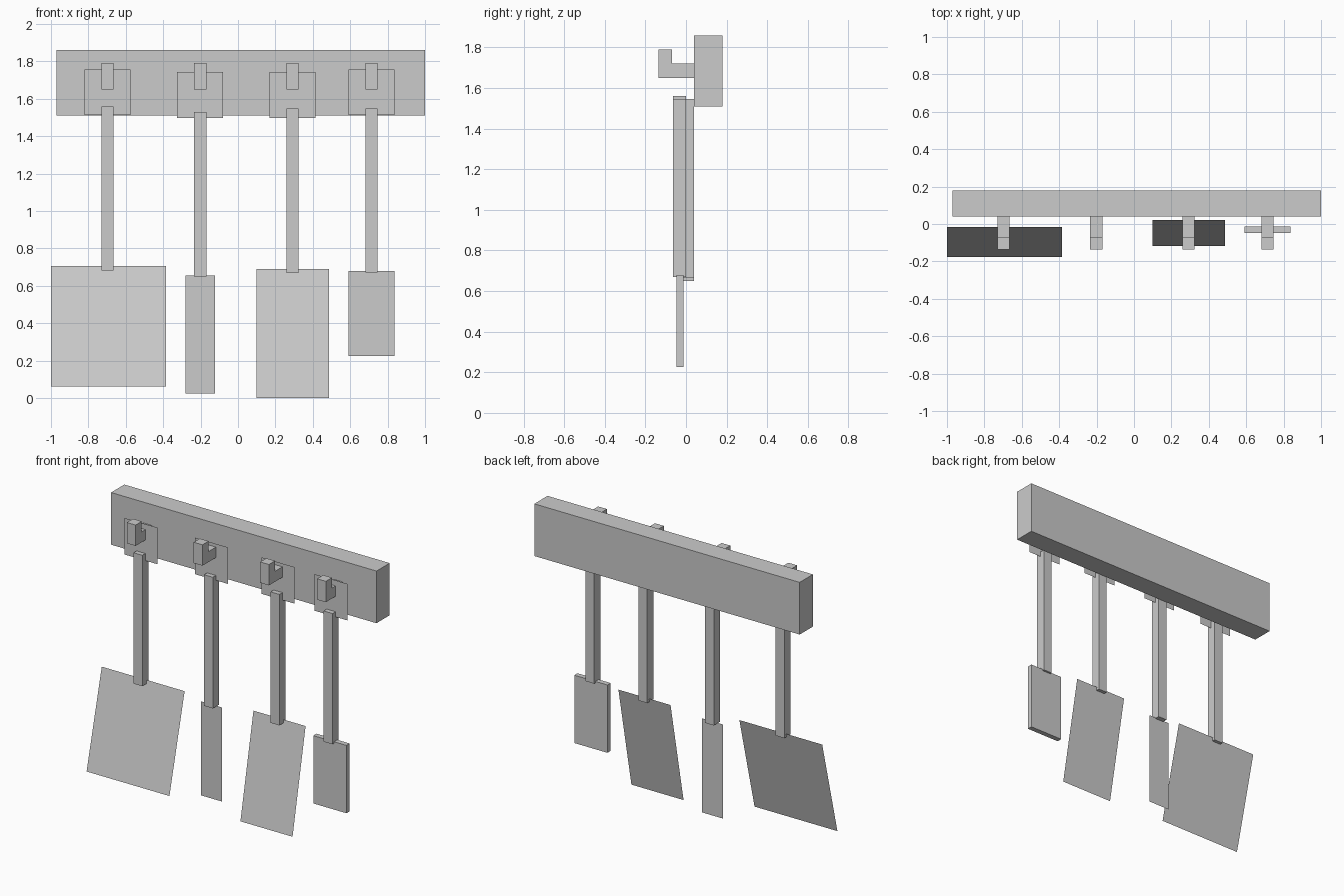
import bpy
import bmesh
from mathutils import Vector

cube = bpy.data.objects.get("Cube")
if cube:
    bpy.data.objects.remove(cube)

grey = bpy.data.materials.new("plain_grey")
grey.use_nodes = True
COLOUR = (0.6, 0.6, 0.6, 1)
grey.diffuse_color = COLOUR
grey.node_tree.nodes["Principled BSDF"].inputs["Base Color"].default_value = COLOUR


def finish(name, bm):
    mesh = bpy.data.meshes.new(name)
    bm.to_mesh(mesh)
    bm.free()
    mesh.materials.append(grey)
    obj = bpy.data.objects.new(name, mesh)
    bpy.context.collection.objects.link(obj)
    return obj


def box(name, x, y, z):
    """Box from (min, max) ranges on each axis."""
    bm = bmesh.new()
    bmesh.ops.create_cube(bm, size=1)
    for v in bm.verts:
        v.co = Vector(r[0] if c < 0 else r[1] for c, r in zip(v.co, (x, y, z)))
    return finish(name, bm)


def sheet(name, x, z, y_bottom, y_top):
    """Thin front-facing sheet, tilted when the two depths differ."""
    bm = bmesh.new()
    corners = [(x[0], y_bottom, z[0]), (x[1], y_bottom, z[0]),
               (x[1], y_top, z[1]), (x[0], y_top, z[1])]
    bm.faces.new([bm.verts.new(c) for c in corners])
    return finish(name, bm)


def hook(name, x):
    """Upturned hook: side profile extruded across its width."""
    profile = [(0.04, 1.65), (-0.135, 1.65), (-0.135, 1.79),
               (-0.07, 1.79), (-0.07, 1.72), (0.04, 1.72)]
    bm = bmesh.new()
    face = bm.faces.new([bm.verts.new((x - HALF, y, z)) for y, z in profile])
    out = bmesh.ops.extrude_face_region(bm, geom=[face])
    moved = [v for v in out["geom"] if isinstance(v, bmesh.types.BMVert)]
    bmesh.ops.translate(bm, vec=(2 * HALF, 0, 0), verts=moved)
    bmesh.ops.recalc_face_normals(bm, faces=bm.faces)
    return finish(name, bm)


HALF = 0.0325  # half the width of hooks and handles

# Wall board
box("wall_board", (-0.97, 1.0), (0.04, 0.18), (1.51, 1.86))

# Hook, hanging loop and handle for each tool: name, x, depth, handle base
tools = [("wide_turner", -0.698, -0.032, 0.682),
         ("narrow_spatula", -0.202, 0.008, 0.65),
         ("long_turner", 0.292, 0.008, 0.668),
         ("thick_scraper", 0.714, -0.032, 0.67)]
loop_bottoms = [1.512, 1.497, 1.497, 1.512]
handle_tops = [1.56, 1.53, 1.547, 1.547]
for (name, x, y, base), low, top in zip(tools, loop_bottoms, handle_tops):
    hook(name + "_hook", x)
    sheet(name + "_loop", (x - 0.123, x + 0.123), (low, low + 0.245), y, y)
    box(name + "_handle", (x - HALF, x + HALF), (y - HALF, y + HALF), (base, top))

# Blades: three thin sheets and one thick slab
sheet("wide_turner_blade", (-1.0, -0.385), (0.063, 0.705), -0.177, -0.016)
sheet("narrow_spatula_blade", (-0.28, -0.123), (0.025, 0.656), 0.008, 0.008)
sheet("long_turner_blade", (0.1, 0.487), (0.0, 0.69), -0.117, 0.021)
box("thick_scraper_blade", (0.592, 0.838), (-0.047, -0.013), (0.225, 0.68))
